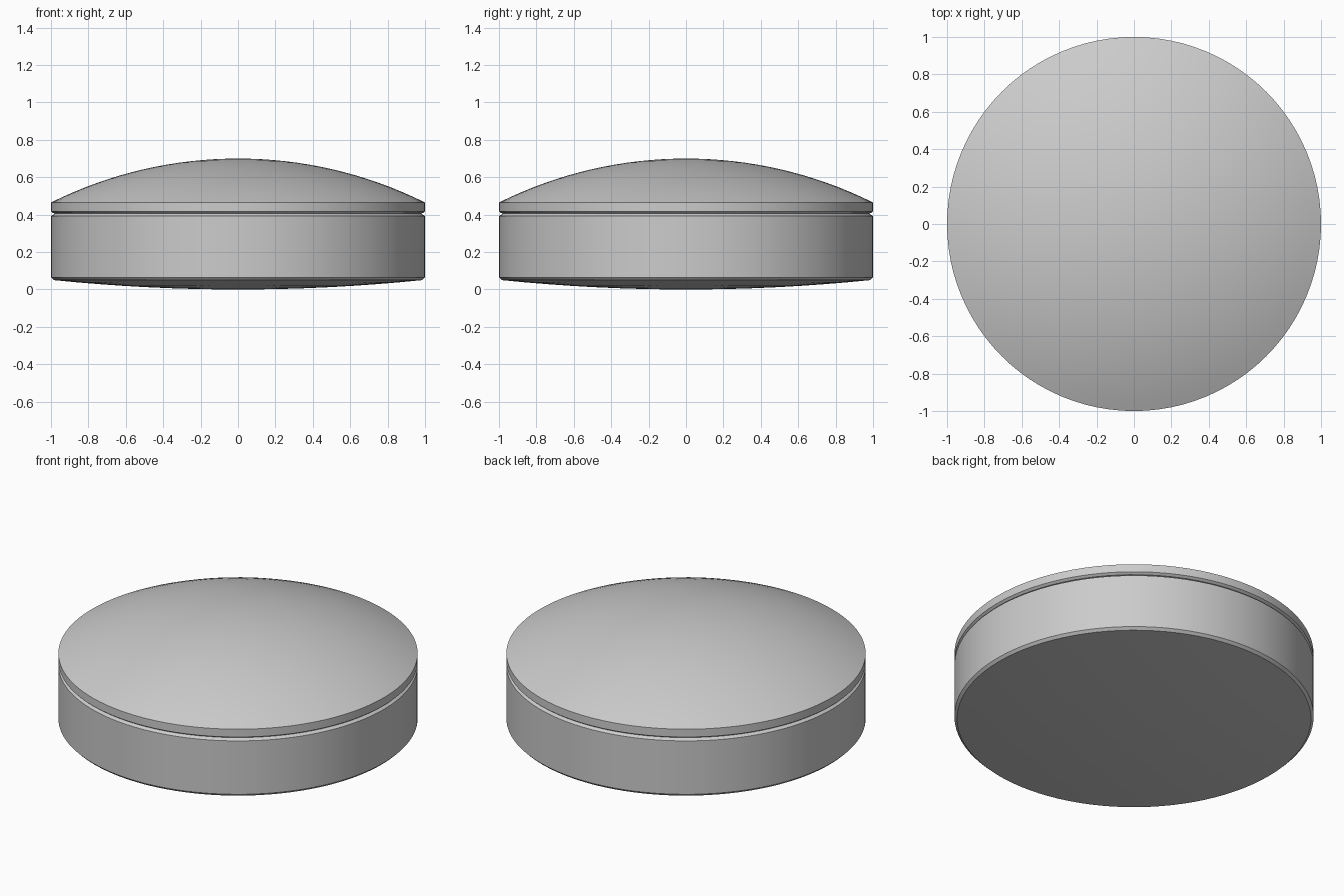
import bpy, bmesh, math

cube = bpy.data.objects.get("Cube")
if cube:
    bpy.data.objects.remove(cube, do_unlink=True)

SIDES = 96

grey = bpy.data.materials.new("light grey")
grey.use_nodes = True
COLOUR = (0.6, 0.6, 0.6, 1.0)
grey.diffuse_color = COLOUR
grey.node_tree.nodes["Principled BSDF"].inputs["Base Color"].default_value = COLOUR


def cap(radius, z_edge, z_centre, steps):
    """Points of a shallow spherical cap, from its centre to its edge."""
    rise = z_centre - z_edge
    ball = (radius ** 2 + rise ** 2) / (2 * abs(rise))
    sign = math.copysign(1, rise)
    points = []
    for i in range(steps + 1):
        r = radius * i / steps
        points.append((r, z_centre - sign * (ball - math.sqrt(ball ** 2 - r ** 2))))
    return points


def lathe(name, profile):
    """Spin an (r, z) profile around the z axis into a smooth solid."""
    bm = bmesh.new()
    verts = [bm.verts.new((r, 0, z)) for r, z in profile]
    edges = [bm.edges.new(pair) for pair in zip(verts, verts[1:])]
    bmesh.ops.spin(bm, geom=verts + edges, cent=(0, 0, 0), axis=(0, 0, 1),
                   angle=math.tau, steps=SIDES, use_merge=True)
    bmesh.ops.remove_doubles(bm, verts=bm.verts, dist=1e-5)
    bmesh.ops.recalc_face_normals(bm, faces=bm.faces)
    mesh = bpy.data.meshes.new(name)
    bm.to_mesh(mesh)
    bm.free()
    mesh.materials.append(grey)
    obj = bpy.data.objects.new(name, mesh)
    bpy.context.collection.objects.link(obj)
    bpy.ops.object.select_all(action="DESELECT")
    obj.select_set(True)
    bpy.context.view_layer.objects.active = obj
    bpy.ops.object.shade_smooth_by_angle(angle=math.radians(20))
    return obj


# Lower body: shallow bowl underside, chamfered foot, straight wall, groove floor
lathe("body", cap(0.985, 0.05, 0.0, 8) + [
    (1.0, 0.065), (1.0, 0.393), (0.985, 0.402), (0.98, 0.407), (0.0, 0.407)])

# Domed lid: chamfered lower lip, narrow rim and spherical top
lathe("lid", [(0.0, 0.407), (0.98, 0.407), (0.988, 0.408), (1.0, 0.417)]
      + cap(1.0, 0.465, 0.70, 16)[::-1])
